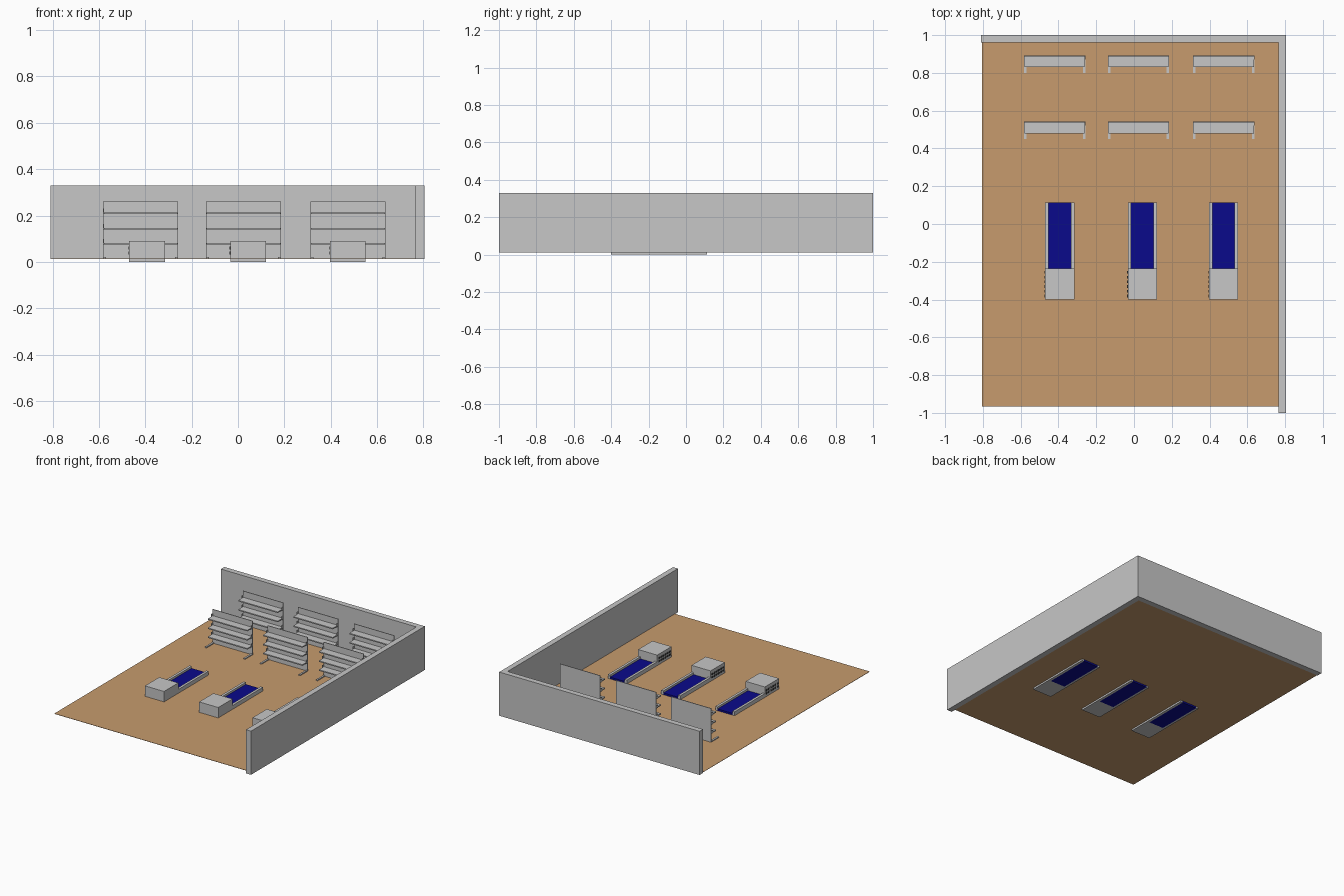
import bpy

if "Cube" in bpy.data.objects:
    bpy.data.objects.remove(bpy.data.objects["Cube"])


def material(name, rgb):
    m = bpy.data.materials.new(name)
    m.diffuse_color = (*rgb, 1.0)
    m.use_nodes = True
    m.node_tree.nodes["Principled BSDF"].inputs["Base Color"].default_value = m.diffuse_color
    return m


GREY = material("light grey", (0.57, 0.57, 0.57))
WOOD = material("wood brown", (0.57, 0.33, 0.155))
BLUE = material("dark blue", (0.003, 0.003, 0.258))
DARK = material("charcoal", (0.05, 0.05, 0.05))


def box(name, x, y, z, mat):
    """Box from (min, max) ranges on each axis."""
    bpy.ops.mesh.primitive_cube_add(size=1, location=[(a + b) / 2 for a, b in (x, y, z)])
    o = bpy.context.object
    o.name = name
    o.scale = [b - a for a, b in (x, y, z)]
    bpy.ops.object.transform_apply(location=False, rotation=False, scale=True)
    o.data.materials.append(mat)
    return o


# Room: floor and two walls
FLOOR = 0.014
box("floor", (-0.805, 0.765), (-0.965, 0.96), (0.012, FLOOR), WOOD)
box("back_wall", (-0.81, 0.765), (0.96, 1.0), (0.012, 0.33), GREY)
box("right_wall", (0.765, 0.805), (-1.0, 1.0), (0.012, 0.33), GREY)


# Shelf unit: back panel, three boards, end brackets and two feet
def shelf_unit(cx, back):
    h = 0.162
    box("shelf_back_panel", (cx - h, cx + h), (back - 0.005, back), (FLOOR, 0.26), GREY)
    for z in (0.08, 0.145, 0.212):
        box("shelf_board", (cx - h + 0.003, cx + h - 0.003), (back - 0.062, back - 0.005),
            (z - 0.006, z + 0.002), GREY)
        for s in (-1, 1):
            ex = sorted((cx + s * h, cx + s * (h - 0.003)))
            box("shelf_bracket", ex, (back - 0.02, back - 0.005), (z - 0.006, z + 0.018), GREY)
    for s in (-1, 1):
        fx = sorted((cx + s * h, cx + s * (h - 0.013)))
        box("shelf_foot", fx, (back - 0.092, back - 0.005), (FLOOR, FLOOR + 0.007), GREY)


for back in (0.892, 0.542):
    for cx in (-0.42, 0.024, 0.475):
        shelf_unit(cx, back)


# Checkout: till block, sunken belt between two rails, small goods on the left face
def checkout(cx):
    w, b = 0.077, 0.059
    box("till_block", (cx - w, cx + w), (-0.40, -0.236), (0, 0.09), GREY)
    box("belt", (cx - b, cx + b), (-0.236, 0.113), (0, 0.027), BLUE)
    for s in (-1, 1):
        rx = sorted((cx + s * w, cx + s * b))
        box("belt_rail", rx, (-0.236, 0.113), (0, 0.042), GREY)
    for z in (0.032, 0.054):
        for i in range(6):
            y = -0.388 + i * 0.025
            box("rack_goods", (cx - w - 0.003, cx - w), (y, y + 0.014), (z, z + 0.012), DARK)


for cx in (-0.393, 0.044, 0.474):
    checkout(cx)
